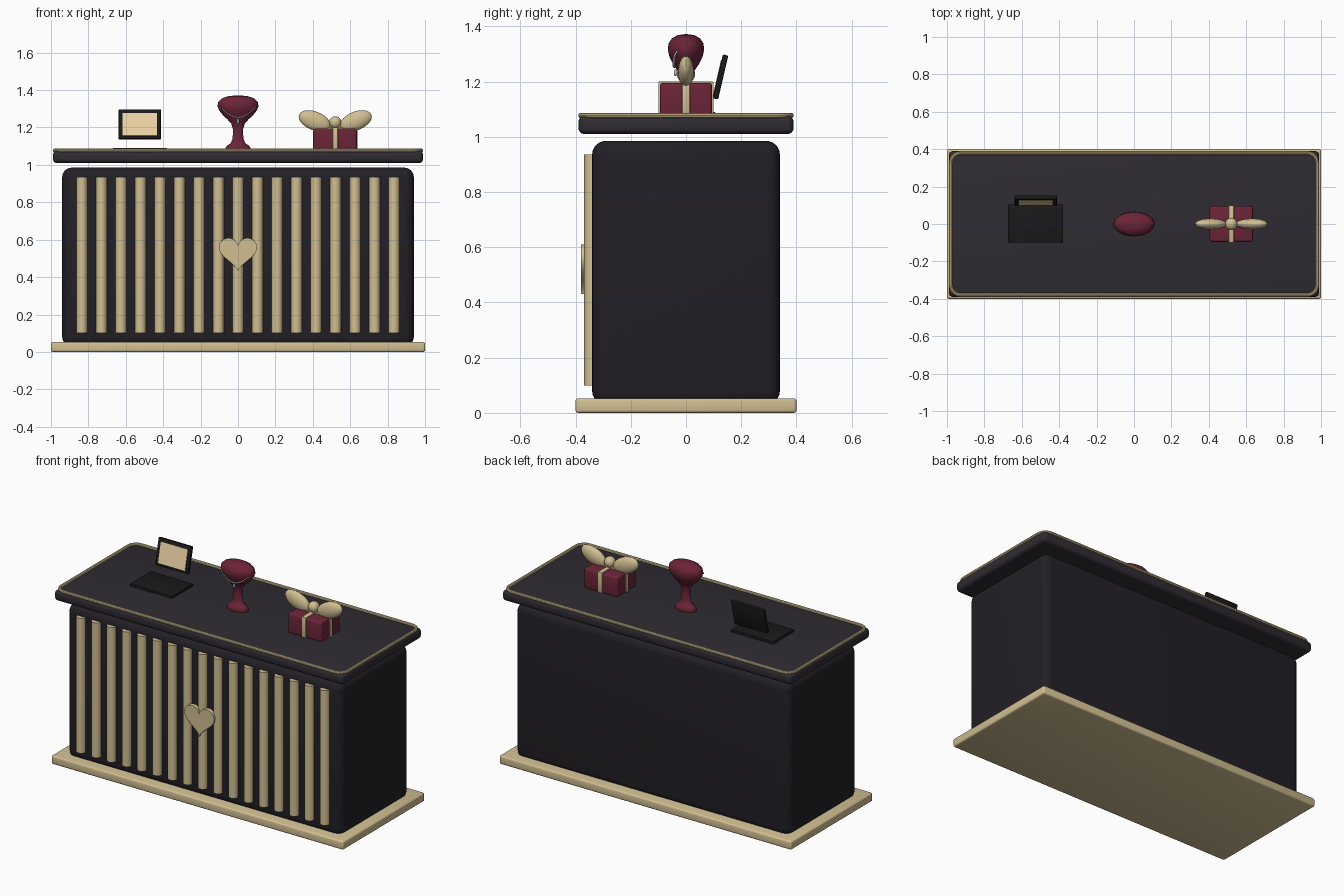
import bpy, bmesh, math
from mathutils import Matrix, Vector

if "Cube" in bpy.data.objects:
    bpy.data.objects.remove(bpy.data.objects["Cube"])


def mat(name, r, g, b):
    m = bpy.data.materials.new(name)
    m.diffuse_color = (r, g, b, 1)
    m.use_nodes = True
    m.node_tree.nodes["Principled BSDF"].inputs["Base Color"].default_value = m.diffuse_color
    return m


BLACK = mat("charcoal", 0.016, 0.014, 0.019)
SLATE = mat("slate", 0.028, 0.024, 0.032)
DEVICE = mat("device_black", 0.01, 0.01, 0.011)
GOLD = mat("gold", 0.64, 0.52, 0.29)
SCREEN = mat("screen", 0.85, 0.66, 0.38)
RED = mat("burgundy", 0.15, 0.018, 0.04)
SILVER = mat("silver", 0.6, 0.6, 0.58)


def finish(name, bm, material, smooth=True):
    bmesh.ops.recalc_face_normals(bm, faces=bm.faces[:])
    me = bpy.data.meshes.new(name)
    bm.to_mesh(me)
    bm.free()
    ob = bpy.data.objects.new(name, me)
    bpy.context.collection.objects.link(ob)
    me.materials.append(material)
    if smooth:
        bpy.ops.object.select_all(action='DESELECT')
        ob.select_set(True)
        bpy.context.view_layer.objects.active = ob
        bpy.ops.object.shade_smooth_by_angle(angle=math.radians(35))
    return ob


def box(name, lo, hi, material, bevel=0.0, seg=4, rot_x=0.0):
    """Rounded box between two corners, optionally tilted about its centre."""
    lo, hi = Vector(lo), Vector(hi)
    bm = bmesh.new()
    bmesh.ops.create_cube(bm, size=1, matrix=Matrix.Diagonal((*(hi - lo), 1)))
    if bevel:
        bmesh.ops.bevel(bm, geom=bm.edges[:], offset=bevel, segments=seg,
                        profile=0.5, affect='EDGES')
    bm.transform(Matrix.Translation((lo + hi) / 2) @ Matrix.Rotation(rot_x, 4, 'X'))
    return finish(name, bm, material)


def ball(name, loc, scale, material, rot_y=0.0, u=24, v=14):
    bm = bmesh.new()
    bmesh.ops.create_uvsphere(bm, u_segments=u, v_segments=v, radius=1)
    bm.transform(Matrix.Translation(loc) @ Matrix.Rotation(rot_y, 4, 'Y')
                 @ Matrix.Diagonal((*scale, 1)))
    return finish(name, bm, material)


# Counter: plinth, body and floating top slab
box("plinth", (-1, -0.4, 0), (1, 0.4, 0.053), GOLD, 0.01, 3)
box("counter_body", (-0.94, -0.34, 0.03), (0.94, 0.34, 0.985), BLACK, 0.05, 6)
box("counter_top", (-0.99, -0.39, 1.01), (0.99, 0.39, 1.075), SLATE, 0.022, 4)

# Gold trim: round section swept along a rounded rectangle
R, TUBE, ARC, RING = 0.055, 0.01, 8, 10
bm = bmesh.new()
rings = []
for k, (sx, sy) in enumerate([(1, 1), (-1, 1), (-1, -1), (1, -1)]):
    for i in range(ARC + 1):
        a = math.pi / 2 * (k + i / ARC)
        d = Vector((math.cos(a), math.sin(a), 0))
        c = Vector((sx * (0.98 - R), sy * (0.38 - R), 1.077)) + d * R
        rings.append([bm.verts.new(c + d * TUBE * math.cos(t) + Vector((0, 0, TUBE * math.sin(t))))
                      for t in (2 * math.pi * j / RING for j in range(RING))])
for p, q in zip(rings, rings[1:] + rings[:1]):
    for j in range(RING):
        n = (j + 1) % RING
        bm.faces.new((p[j], q[j], q[n], p[n]))
finish("top_trim", bm, GOLD)

# Front slats: round battens half sunk in the body
for i in range(17):
    bm = bmesh.new()
    bmesh.ops.create_cone(bm, cap_ends=True, segments=20, radius1=0.029, radius2=0.029, depth=0.835)
    bm.transform(Matrix.Translation(((i - 8) * 0.1043, -0.34, 0.5175)))
    finish(f"front_slat_{i + 1}", bm, GOLD)

# Heart plaque
bm = bmesh.new()
outline = []
for i in range(48):
    t = 2 * math.pi * i / 48
    hx = 16 * math.sin(t) ** 3
    hz = 13 * math.cos(t) - 5 * math.cos(2 * t) - 2 * math.cos(3 * t) - math.cos(4 * t)
    outline.append(bm.verts.new((hx * 0.0064, -0.38, 0.43 + (hz + 17) * 0.0062)))
face = bm.faces.new(outline)
ext = bmesh.ops.extrude_face_region(bm, geom=[face])
bmesh.ops.translate(bm, vec=(0, 0.025, 0),
                    verts=[g for g in ext["geom"] if isinstance(g, bmesh.types.BMVert)])
finish("heart_plaque", bm, GOLD)

# Laptop: base plus tilted display
box("laptop_base", (-0.67, -0.1, 1.07), (-0.38, 0.105, 1.09), DEVICE, 0.003, 2)
TILT = -math.radians(13)
box("laptop_lid", (-0.638, 0.115, 1.135), (-0.412, 0.135, 1.298), DEVICE, 0.004, 2, TILT)
box("laptop_screen", (-0.617, 0.1125, 1.154), (-0.433, 0.1165, 1.279), SCREEN, 0, 1, TILT)

# Jewellery bust: flattened lathe
FLAT = 0.6
PROFILE = [(0.0, 1.07), (0.066, 1.07), (0.067, 1.09), (0.058, 1.103), (0.04, 1.115),
           (0.031, 1.135), (0.027, 1.165), (0.028, 1.195), (0.036, 1.22), (0.055, 1.242),
           (0.08, 1.265), (0.1, 1.29), (0.11, 1.315), (0.105, 1.338), (0.085, 1.356),
           (0.05, 1.368), (0.0, 1.372)]
bm = bmesh.new()
pts = [bm.verts.new((r, 0, z)) for r, z in PROFILE]
edges = [bm.edges.new(e) for e in zip(pts, pts[1:])]
bmesh.ops.spin(bm, geom=pts + edges, cent=(0, 0, 0), axis=(0, 0, 1),
               angle=2 * math.pi, steps=32, use_duplicate=False)
bmesh.ops.remove_doubles(bm, verts=bm.verts[:], dist=0.0005)
bm.transform(Matrix.Diagonal((1, FLAT, 1, 1)))
finish("jewellery_bust", bm, RED)


def bust_front(x, z):
    """y of the bust's front surface."""
    for (r0, z0), (r1, z1) in zip(PROFILE, PROFILE[1:]):
        if z0 < z1 and z0 <= z <= z1:
            r = r0 + (r1 - r0) * (z - z0) / (z1 - z0)
            return -FLAT * math.sqrt(max(r * r - x * x, 0))
    return 0


# Necklace beads and pendant
for i in range(25):
    s = (i - 12) / 12
    x, z = s * 0.093, 1.253 + 0.053 * abs(s) ** 1.7
    ball(f"necklace_bead_{i + 1}", (x, bust_front(x, z) - 0.003, z), (0.0045,) * 3, SILVER, 0, 10, 6)
ball("pendant", (0, bust_front(0, 1.24) - 0.006, 1.232), (0.007, 0.006, 0.013), SILVER, 0, 12, 8)

# Gift box with crossing ribbons
GX = 0.52
box("gift_box", (GX - 0.115, -0.095, 1.07), (GX + 0.115, 0.095, 1.195), RED, 0.012, 3)
box("ribbon_lengthwise", (GX - 0.014, -0.1, 1.07), (GX + 0.014, 0.1, 1.2), GOLD, 0.004, 2)
box("ribbon_crosswise", (GX - 0.12, -0.014, 1.07), (GX + 0.12, 0.014, 1.2), GOLD, 0.004, 2)

# Bow: two tilted loops and a knot
for side, label in ((-1, "left"), (1, "right")):
    ball(f"bow_loop_{label}", (GX + side * 0.11, 0, 1.235), (0.09, 0.029, 0.05), GOLD,
         -side * math.radians(22))
ball("bow_knot", (GX, 0, 1.227), (0.033, 0.033, 0.033), GOLD)
